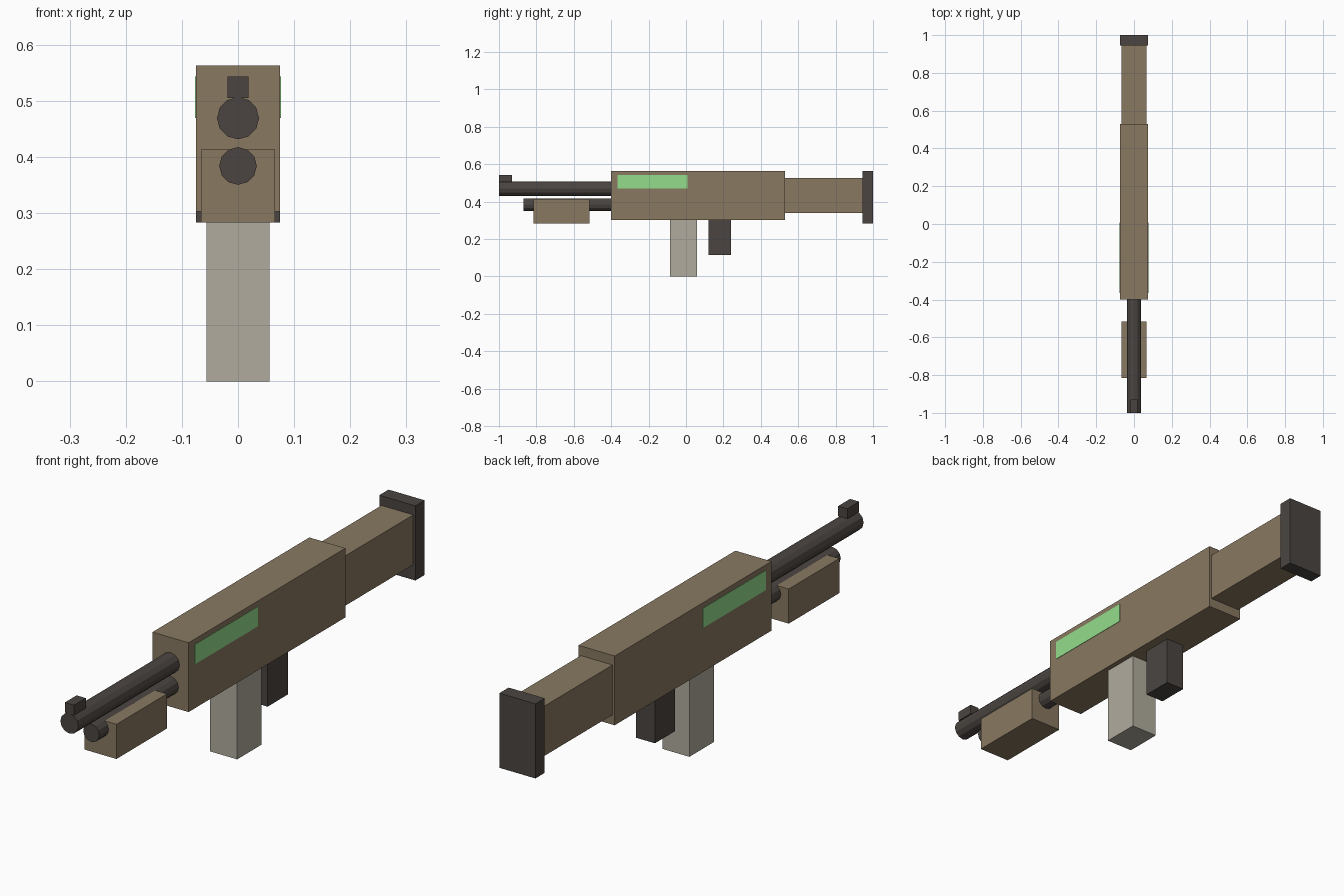
import bpy
import bmesh
from math import pi
from mathutils import Matrix, Vector

if "Cube" in bpy.data.objects:
    bpy.data.objects.remove(bpy.data.objects["Cube"])


def material(name, rgb):
    m = bpy.data.materials.new(name)
    m.diffuse_color = (*rgb, 1)
    m.use_nodes = True
    m.node_tree.nodes["Principled BSDF"].inputs["Base Color"].default_value = m.diffuse_color
    return m


BROWN = material("brown", (0.25, 0.19, 0.12))
DARK = material("dark", (0.07, 0.06, 0.053))
PALE = material("pale_grey", (0.44, 0.41, 0.34))
GREEN = material("green", (0.30, 0.72, 0.26))


def finish(name, bm, mat):
    mesh = bpy.data.meshes.new(name)
    bm.to_mesh(mesh)
    bm.free()
    mesh.materials.append(mat)
    obj = bpy.data.objects.new(name, mesh)
    bpy.context.collection.objects.link(obj)
    return obj


def box(name, half_x, y, z, mat):
    """Box centred on x = 0, spanning the y and z ranges."""
    bm = bmesh.new()
    centre = Vector((0, sum(y) / 2, sum(z) / 2))
    size = Vector((2 * half_x, y[1] - y[0], z[1] - z[0]))
    bmesh.ops.create_cube(bm, size=1, matrix=Matrix.Translation(centre) @ Matrix.Diagonal(size.to_4d()))
    return finish(name, bm, mat)


def tube(name, radius, y, z, mat, sides=12):
    """Faceted cylinder lying along y."""
    bm = bmesh.new()
    place = Matrix.Translation((0, sum(y) / 2, z)) @ Matrix.Rotation(pi / 2, 4, 'X')
    bmesh.ops.create_cone(bm, cap_ends=True, segments=sides, radius1=radius,
                          radius2=radius, depth=y[1] - y[0], matrix=place)
    return finish(name, bm, mat)


# Body and stock
box("receiver", 0.075, (-0.40, 0.53), (0.303, 0.563), BROWN)
box("stock", 0.066, (0.53, 0.945), (0.34, 0.527), BROWN)
box("butt_plate", 0.075, (0.945, 1.0), (0.283, 0.563), DARK)

# Coloured panel showing on both sides of the receiver
box("side_panels", 0.0765, (-0.365, 0.008), (0.469, 0.543), GREEN)

# Magazine and grip
box("magazine", 0.056, (-0.085, 0.06), (0.0, 0.303), PALE)
box("grip", 0.039, (0.12, 0.24), (0.115, 0.303), DARK)

# Barrel, lower tube, sliding fore-end and front sight
tube("barrel", 0.0375, (-1.0, -0.40), 0.469, DARK)
tube("lower_tube", 0.0335, (-0.87, -0.40), 0.384, DARK)
box("fore_end", 0.066, (-0.815, -0.515), (0.283, 0.413), BROWN)
box("front_sight", 0.019, (-1.0, -0.93), (0.505, 0.543), DARK)
